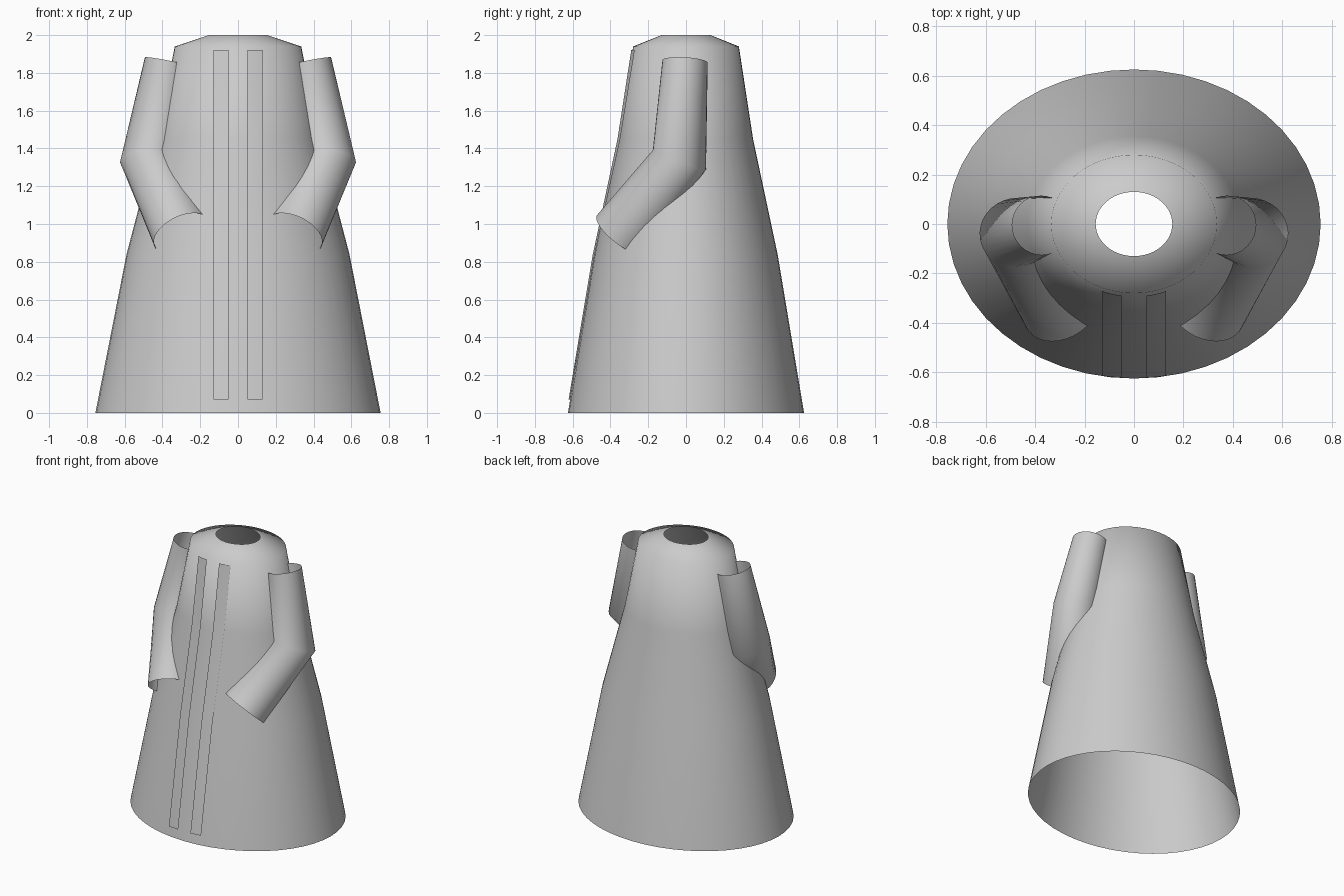
import bpy, bmesh, math
from mathutils import Vector

if "Cube" in bpy.data.objects:
    bpy.data.objects.remove(bpy.data.objects["Cube"])

# Robe profile: height, half width, half depth
PROFILE = [(0.0, 0.755, 0.625), (0.84, 0.59, 0.485), (1.45, 0.43, 0.355),
           (1.94, 0.335, 0.28), (2.0, 0.155, 0.13)]


def robe_radii(z):
    for (z0, a0, b0), (z1, a1, b1) in zip(PROFILE, PROFILE[1:]):
        if z <= z1:
            t = (z - z0) / (z1 - z0)
            return a0 + t * (a1 - a0), b0 + t * (b1 - b0)
    return PROFILE[-1][1:]


def loft(name, rows, closed):
    """Skin a list of equal-length point rows into an open smooth sheet."""
    bm = bmesh.new()
    grid = [[bm.verts.new(p) for p in row] for row in rows]
    n = len(rows[0])
    for low, high in zip(grid, grid[1:]):
        for i in range(n if closed else n - 1):
            j = (i + 1) % n
            bm.faces.new((low[i], low[j], high[j], high[i]))
    for f in bm.faces:
        f.smooth = True
    mesh = bpy.data.meshes.new(name)
    bm.to_mesh(mesh)
    bm.free()
    obj = bpy.data.objects.new(name, mesh)
    bpy.context.collection.objects.link(obj)
    return obj


def ring(center, normal, radius, n=32):
    normal = Vector(normal).normalized()
    u = Vector((0, 1, 0)).cross(normal).normalized()
    v = normal.cross(u)
    return [Vector(center) + radius * (math.cos(t) * u + math.sin(t) * v)
            for t in (2 * math.pi * i / n for i in range(n))]


# Robe body, open at hem and neck
N = 48
loft("robe_body", [[(a * math.cos(2 * math.pi * i / N), b * math.sin(2 * math.pi * i / N), z)
                    for i in range(N)] for z, a, b in PROFILE], True)

# Bent sleeves, mitred at the elbow, and front trim bands
shoulder, elbow, cuff = (Vector((0.375, -0.005, 1.86)), Vector((0.475, -0.035, 1.34)),
                         Vector((0.293, -0.342, 0.948)))
upper = (shoulder - elbow).normalized()
lower = (elbow - cuff).normalized()
sleeve_rows = [ring(cuff, lower, 0.163), ring(elbow, upper + lower, 0.15),
               ring(shoulder, upper, 0.12)]


def band_row(z, n=4):
    a, b = robe_radii(z)
    xs = [0.05 + 0.08 * i / n for i in range(n + 1)]
    return [(x, -b * math.sqrt(1 - (x / a) ** 2) - 0.01, z) for x in xs]


band_rows = [band_row(z) for z in (0.07, 0.84, 1.45, 1.92)]


def mirrored(rows):
    return [[(-p[0], p[1], p[2]) for p in reversed(row)] for row in rows]


for side, fix in (("right", lambda r: r), ("left", mirrored)):
    loft("sleeve_" + side, fix(sleeve_rows), True)
    loft("front_band_" + side, fix(band_rows), False)
